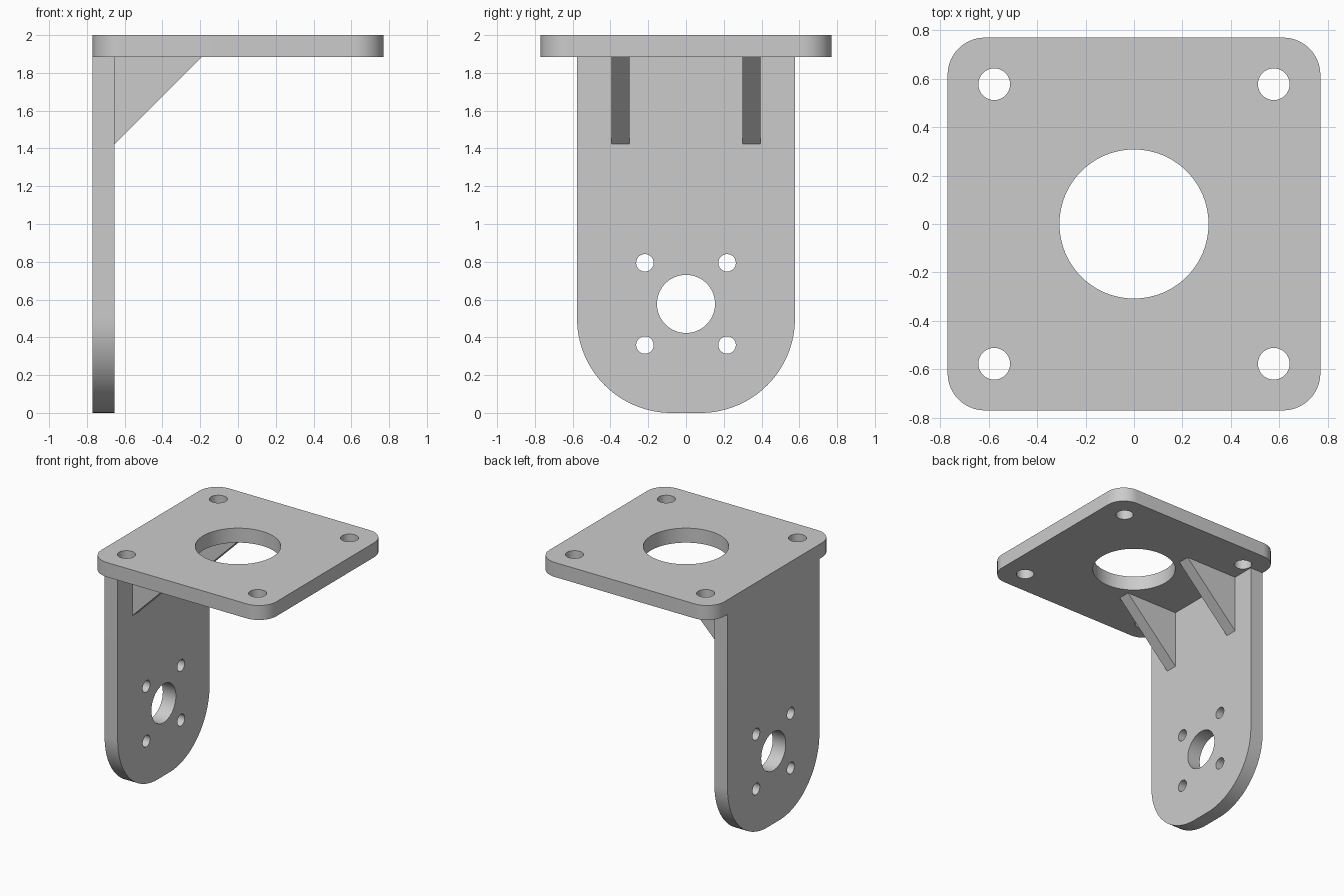
import bpy
import bmesh
from math import cos, sin, pi, radians
from mathutils import Matrix

cube = bpy.data.objects.get("Cube")
if cube:
    bpy.data.objects.remove(cube)

MM = 2 / 52          # the bracket is 52 units tall
THICK = 3 * MM
HALF = 20 * MM       # half the top plate
ARM = 15 * MM        # half the arm width
UNDER = 2 - THICK    # underside of the top plate

grey = bpy.data.materials.new("plain grey")
grey.use_nodes = True
grey.diffuse_color = (0.6, 0.6, 0.6, 1)
grey.node_tree.nodes["Principled BSDF"].inputs["Base Color"].default_value = (0.6, 0.6, 0.6, 1)


def arc(cx, cy, r, start, end, steps):
    """Points along an arc, angles in degrees."""
    angles = [radians(start + (end - start) * i / steps) for i in range(steps + 1)]
    return [(cx + r * cos(a), cy + r * sin(a)) for a in angles]


def circle(cx, cy, r, steps=64):
    return arc(cx, cy, r, 0, 360, steps)[:-1]


def plate(name, loops, thickness, matrix):
    """Fill an outline with holes, extrude it about its middle and place it."""
    curve = bpy.data.curves.new(name, "CURVE")
    curve.dimensions = "2D"
    curve.fill_mode = "BOTH"
    curve.extrude = thickness / 2
    for loop in loops:
        spline = curve.splines.new("POLY")
        spline.points.add(len(loop) - 1)
        for point, (x, y) in zip(spline.points, loop):
            point.co = (x, y, 0, 1)
        spline.use_cyclic_u = True
    helper = bpy.data.objects.new(name + "_outline", curve)
    mesh = bpy.data.meshes.new_from_object(helper)
    bpy.data.objects.remove(helper)
    bpy.data.curves.remove(curve)

    # Weld caps to walls, then smooth only the rounded walls
    bm = bmesh.new()
    bm.from_mesh(mesh)
    bmesh.ops.remove_doubles(bm, verts=bm.verts, dist=1e-5)
    bmesh.ops.transform(bm, matrix=matrix, verts=bm.verts)
    bmesh.ops.recalc_face_normals(bm, faces=bm.faces)
    for face in bm.faces:
        face.smooth = True
    bm.to_mesh(mesh)
    bm.free()
    mesh.set_sharp_from_angle(angle=radians(30))
    mesh.name = name
    mesh.materials.clear()
    mesh.materials.append(grey)
    obj = bpy.data.objects.new(name, mesh)
    bpy.context.collection.objects.link(obj)
    return obj


signs = [(1, 1), (-1, 1), (-1, -1), (1, -1)]

# Top plate: rounded square, large centre hole and four corner holes
corner = 4 * MM
outline = []
for i, (sx, sy) in enumerate(signs):
    outline += arc(sx * (HALF - corner), sy * (HALF - corner), corner, 90 * i, 90 * i + 90, 16)
holes = [circle(0, 0, 8 * MM, 96)]
holes += [circle(sx * ARM, sy * ARM, 1.7 * MM) for sx, sy in signs]
plate("top_plate", [outline] + holes, THICK, Matrix.Translation((0, 0, 2 - THICK / 2)))

# Upright arm: profile in y and z, with rounded lower corners and bolt holes
bend = 13 * MM
outline = [(ARM, UNDER), (-ARM, UNDER)]
outline += arc(bend - ARM, bend, bend, 180, 270, 32)
outline += arc(ARM - bend, bend, bend, 270, 360, 32)
bolt = 8 * MM * cos(pi / 4)
holes = [circle(0, ARM, 4 * MM)]
holes += [circle(sx * bolt, ARM + sy * bolt, 1.2 * MM, 48) for sx, sy in signs]
to_yz = Matrix(((0, 0, 1, 0), (1, 0, 0, 0), (0, 1, 0, 0), (0, 0, 0, 1)))
plate("upright_arm", [outline] + holes, THICK,
      Matrix.Translation((THICK / 2 - HALF, 0, 0)) @ to_yz)

# Triangular gussets between arm and top plate
leg = 12 * MM
inner = THICK - HALF
triangle = [(inner, UNDER), (inner, UNDER - leg), (inner + leg, UNDER)]
for name, side in (("left_gusset", -1), ("right_gusset", 1)):
    plate(name, [triangle], 2.5 * MM,
          Matrix.Translation((0, side * 9 * MM, 0)) @ Matrix.Rotation(pi / 2, 4, "X"))
